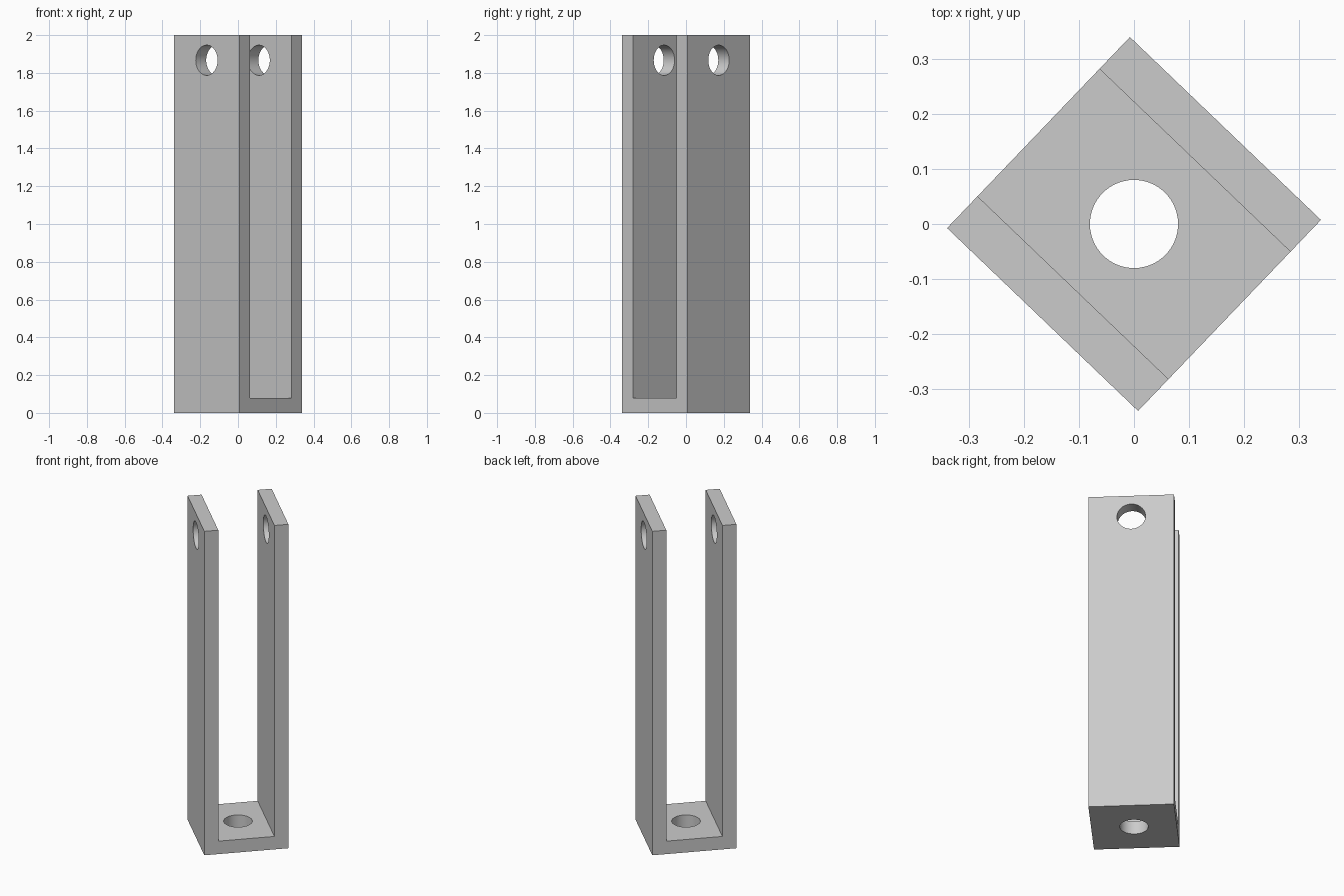
import bpy
import bmesh
import math
from mathutils import Matrix

if "Cube" in bpy.data.objects:
    bpy.data.objects.remove(bpy.data.objects["Cube"], do_unlink=True)

HALF = 0.24          # half the side of the square footprint
WALL = 0.08          # plate thickness
HEIGHT = 2.0
HOLE_RADIUS = 0.08
PIN_HEIGHT = 1.867
TURN = math.radians(46.25)

grey = bpy.data.materials.new("plain grey")
grey.use_nodes = True
colour = (0.6, 0.6, 0.6, 1)
grey.diffuse_color = colour
grey.node_tree.nodes["Principled BSDF"].inputs["Base Color"].default_value = colour


def add_object(name, bm):
    bmesh.ops.recalc_face_normals(bm, faces=bm.faces)
    mesh = bpy.data.meshes.new(name)
    bm.to_mesh(mesh)
    bm.free()
    mesh.materials.append(grey)
    obj = bpy.data.objects.new(name, mesh)
    bpy.context.collection.objects.link(obj)
    return obj


def hole_cutter(name, length, matrix):
    bm = bmesh.new()
    bmesh.ops.create_cone(bm, cap_ends=True, segments=64, radius1=HOLE_RADIUS,
                          radius2=HOLE_RADIUS, depth=length, matrix=matrix)
    cutter = add_object(name, bm)
    cutter.hide_render = True
    return cutter


# U-shaped bracket: floor plate and two upright arms in one profile
inner = HALF - WALL
profile = [(-HALF, 0), (HALF, 0), (HALF, HEIGHT), (inner, HEIGHT),
           (inner, WALL), (-inner, WALL), (-inner, HEIGHT), (-HALF, HEIGHT)]
bm = bmesh.new()
face = bm.faces.new([bm.verts.new((x, -HALF, z)) for x, z in profile])
sweep = bmesh.ops.extrude_face_region(bm, geom=[face])
bmesh.ops.translate(bm, vec=(0, 2 * HALF, 0),
                    verts=[v for v in sweep["geom"] if isinstance(v, bmesh.types.BMVert)])
bracket = add_object("clevis_bracket", bm)

# Floor hole and the pin hole through both arms
cutters = [
    hole_cutter("floor_hole_cutter", 4 * WALL, Matrix.Identity(4)),
    hole_cutter("pin_hole_cutter", 4 * HALF,
                Matrix.Translation((0, 0, PIN_HEIGHT)) @ Matrix.Rotation(math.pi / 2, 4, "Y")),
]
bpy.context.view_layer.objects.active = bracket
for cutter in cutters:
    cut = bracket.modifiers.new(cutter.name, "BOOLEAN")
    cut.operation = "DIFFERENCE"
    cut.solver = "EXACT"
    cut.object = cutter
    bpy.ops.object.modifier_apply(modifier=cut.name)
    bpy.data.objects.remove(cutter, do_unlink=True)

# Turn the bracket so a corner faces the front
bracket.data.transform(Matrix.Rotation(TURN, 4, "Z"))

bpy.ops.object.select_all(action="DESELECT")
bracket.select_set(True)
bpy.ops.object.shade_smooth_by_angle(angle=math.radians(30))
